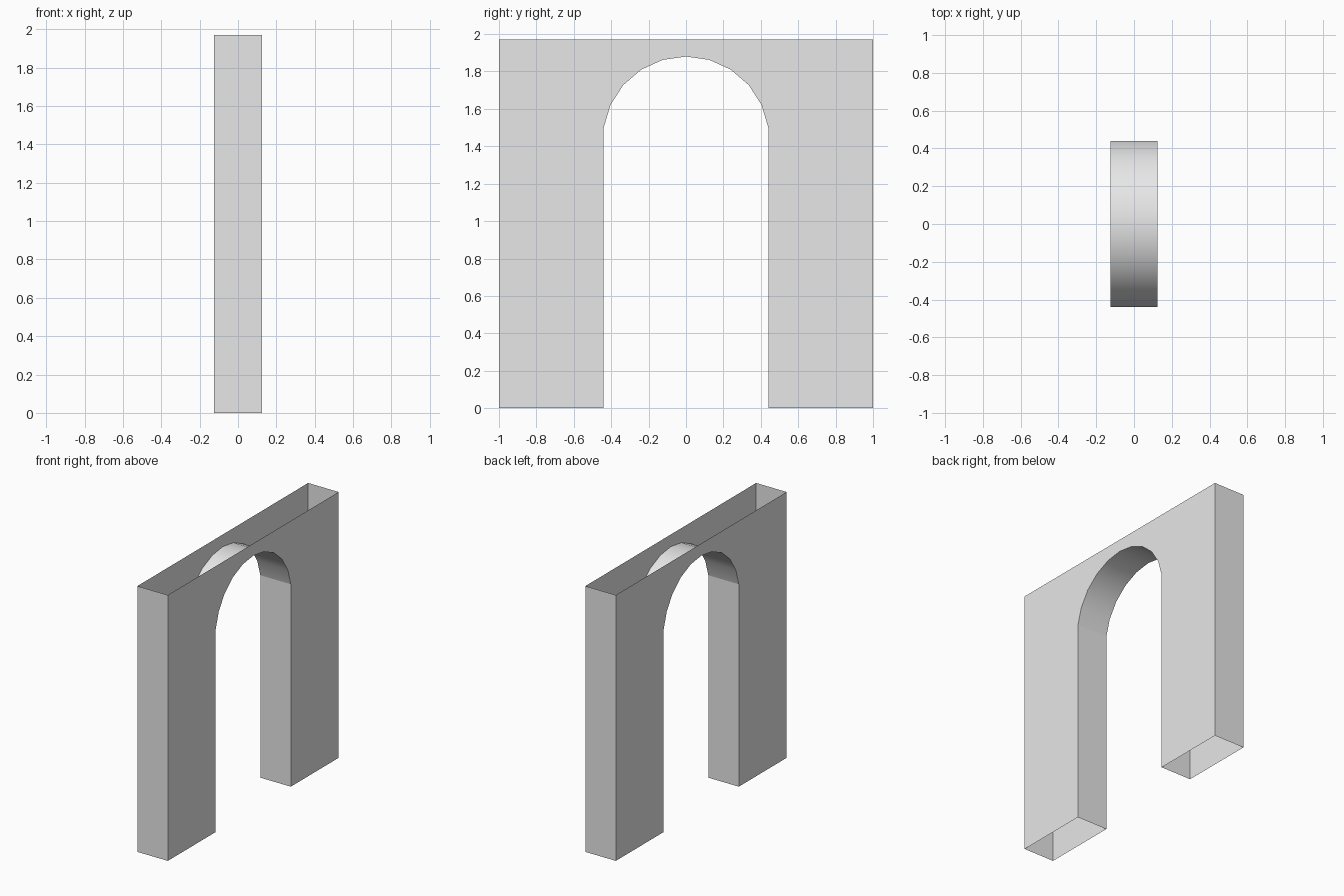
import bpy, bmesh, math

cube = bpy.data.objects.get("Cube")
if cube:
    bpy.data.objects.remove(cube, do_unlink=True)

HALF_THICK, HALF_WIDTH, HEIGHT = 0.125, 1.0, 1.97
OPENING, SPRING, CROWN = 0.44, 1.5, 1.88
SEGMENTS = 10

grey = bpy.data.materials.new("plain grey")
grey.use_nodes = True
colour = (0.8, 0.8, 0.8, 1)
grey.diffuse_color = colour
grey.node_tree.nodes["Principled BSDF"].inputs["Base Color"].default_value = colour

# Arch profile: circular arc through both springing points and the crown
rise = CROWN - SPRING
radius = (OPENING ** 2 + rise ** 2) / (2 * rise)
centre = CROWN - radius
start = math.atan2(SPRING - centre, OPENING)
step = (math.pi - 2 * start) / SEGMENTS
arc = [(radius * math.cos(start + i * step), centre + radius * math.sin(start + i * step))
       for i in range(SEGMENTS + 1)]

# Outline of the wall, counter-clockwise in the y-z plane
outline = [(OPENING, 0), (HALF_WIDTH, 0), (HALF_WIDTH, HEIGHT),
           (-HALF_WIDTH, HEIGHT), (-HALF_WIDTH, 0), (-OPENING, 0)] + arc[::-1]

bm = bmesh.new()
left = [bm.verts.new((HALF_THICK, y, z)) for y, z in outline]
right = [bm.verts.new((-HALF_THICK, y, z)) for y, z in outline]

# Two broad wall faces
bm.faces.new(left)
bm.faces.new(right[::-1])

# End walls, jambs and arch soffit; top and feet stay open
count = len(outline)
for i in range(count):
    j = (i + 1) % count
    z0, z1 = outline[i][1], outline[j][1]
    if z0 == z1 and z0 in (0, HEIGHT):
        continue
    face = bm.faces.new((left[i], right[i], right[j], left[j]))
    face.smooth = min(z0, z1) > SPRING - 0.01

# Keep every edge crisp except those between soffit segments
for edge in bm.edges:
    edge.smooth = len(edge.link_faces) == 2 and all(f.smooth for f in edge.link_faces)

mesh = bpy.data.meshes.new("arched_wall")
bm.to_mesh(mesh)
bm.free()
mesh.materials.append(grey)
wall = bpy.data.objects.new("arched_wall", mesh)
bpy.context.collection.objects.link(wall)
